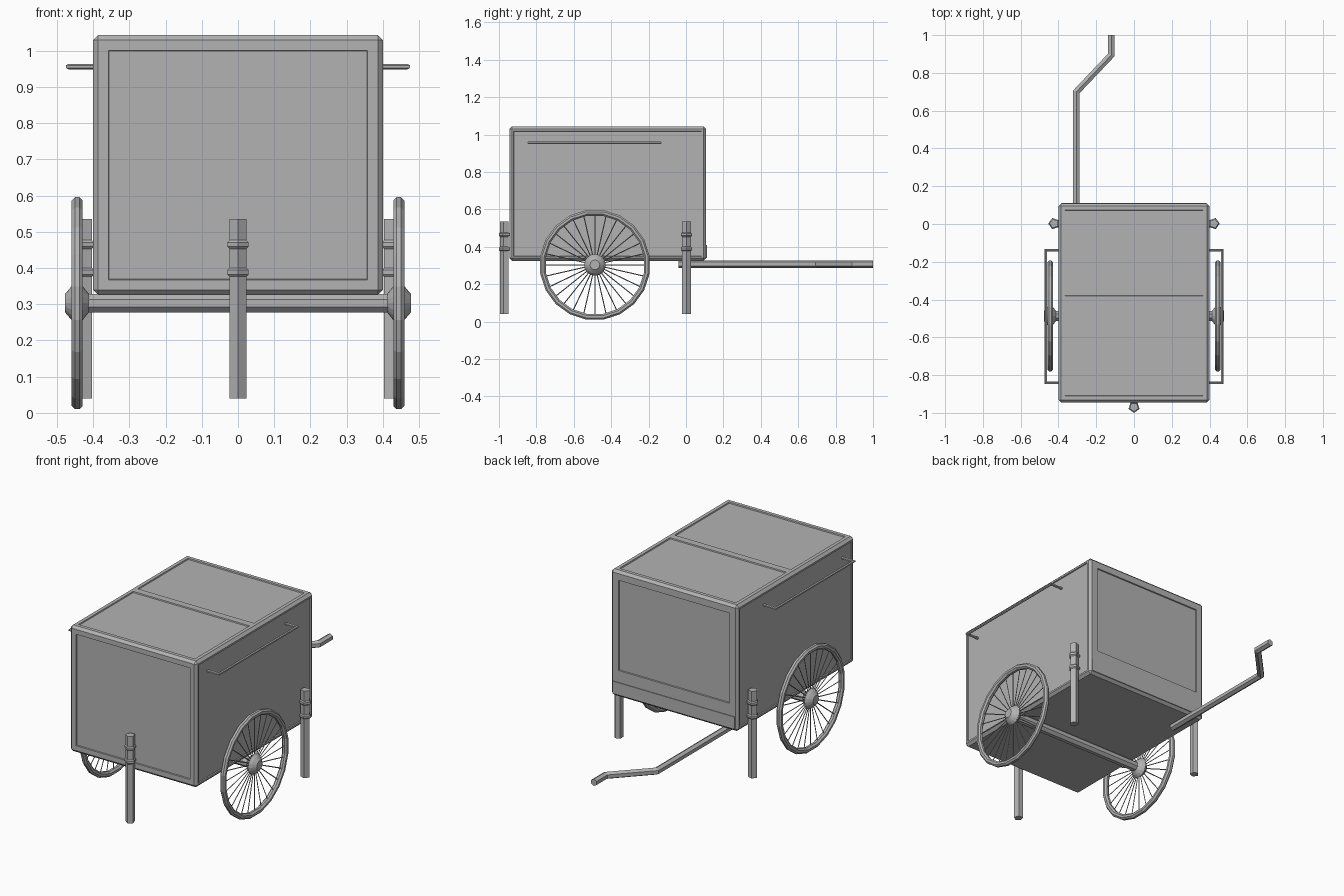
import bpy, bmesh
from math import pi, sin, cos
from mathutils import Matrix, Vector

cube = bpy.data.objects.get("Cube")
if cube:
    bpy.data.objects.remove(cube, do_unlink=True)

grey = bpy.data.materials.new("plain_grey")
grey.use_nodes = True
grey.diffuse_color = (0.45, 0.45, 0.45, 1)
grey.node_tree.nodes["Principled BSDF"].inputs["Base Color"].default_value = (0.45, 0.45, 0.45, 1)


def make(name, bm):
    bmesh.ops.recalc_face_normals(bm, faces=bm.faces)
    mesh = bpy.data.meshes.new(name)
    bm.to_mesh(mesh)
    bm.free()
    mesh.materials.append(grey)
    obj = bpy.data.objects.new(name, mesh)
    bpy.context.collection.objects.link(obj)
    return obj


def block(bm, lo, hi):
    lo, hi = Vector(lo), Vector(hi)
    m = Matrix.Translation((lo + hi) / 2) @ Matrix.Diagonal((*(hi - lo), 1))
    bmesh.ops.create_cube(bm, size=1, matrix=m)


def rod(bm, path, radius, sides):
    """Sweep a polygon along a path lying in a horizontal plane, with mitred bends."""
    pts = [Vector(p) for p in path]
    rings = []
    for i, p in enumerate(pts):
        a = (p - pts[max(i - 1, 0)]).normalized()
        b = (pts[min(i + 1, len(pts) - 1)] - p).normalized()
        t = (a + b).normalized()
        side = t.cross(Vector((0, 0, 1)))
        side /= t.dot(b if i == 0 else a)
        turns = [2 * pi * (k + 0.5) / sides for k in range(sides)]
        rings.append([bm.verts.new(p + side * radius * cos(u) + Vector((0, 0, radius * sin(u))))
                      for u in turns])
    bridge(bm, rings)
    bm.faces.new(rings[0])
    bm.faces.new(rings[-1])


def bridge(bm, rings, closed=False):
    for i in range(len(rings) - (0 if closed else 1)):
        r, s = rings[i], rings[(i + 1) % len(rings)]
        for k in range(len(r)):
            n = (k + 1) % len(r)
            bm.faces.new((r[k], r[n], s[n], s[k]))


# Chamfered box with recessed panels
X, FRONT, BACK, BOTTOM, TOP = 0.4, -0.945, 0.108, 0.325, 1.043
bm = bmesh.new()
block(bm, (-X, FRONT, BOTTOM), (X, BACK, TOP))
bmesh.ops.bevel(bm, geom=bm.edges[:], offset=0.014, segments=1, affect='EDGES')
bm.normal_update()


def big_faces(direction):
    return [f for f in bm.faces if f.normal.dot(Vector(direction)) > 0.99]


def split(direction, co, no):
    f = big_faces(direction)
    parts = f + list(f[0].edges) + list(f[0].verts)
    bmesh.ops.bisect_plane(bm, geom=parts, plane_co=co, plane_no=no)
    bm.normal_update()


split((0, 0, 1), (0, -0.4, 0), (0, 1, 0))
split((0, 1, 0), (0, 0, 0.44), (0, 0, 1))
back_panel = [f for f in big_faces((0, 1, 0)) if f.calc_center_median().z > 0.5]
for faces, margin in ((big_faces((0, 0, 1)), 0.02), (big_faces((0, -1, 0)), 0.028),
                      (big_faces((1, 0, 0)), 0.01), (big_faces((-1, 0, 0)), 0.01),
                      (back_panel, 0.038)):
    bmesh.ops.inset_individual(bm, faces=faces, thickness=margin, use_even_offset=True)
    bmesh.ops.inset_individual(bm, faces=faces, thickness=0.002, depth=-0.006, use_even_offset=True)
make("box_body", bm)

# Low strip across the back
bm = bmesh.new()
block(bm, (-0.385, BACK - 0.002, 0.34), (0.385, BACK + 0.004, 0.41))
make("back_lower_strip", bm)

# Wheels, hubs and side rails
AXLE = Vector((0, -0.487, 0.303))
RIM, TUBE, SEGMENTS, SPOKES = 0.281, 0.0165, 20, 28


def around(x, radius, angle):
    return AXLE + Vector((x, radius * cos(angle), radius * sin(angle)))


for side, s in (("left", 1), ("right", -1)):
    bm = bmesh.new()
    rings = []
    for i in range(SEGMENTS):
        a = 2 * pi * (i + 0.5) / SEGMENTS
        rings.append([bm.verts.new(around(s * 0.444 + TUBE * cos(u), RIM + TUBE * sin(u), a))
                      for u in [2 * pi * (k + 0.5) / 8 for k in range(8)]])
    bridge(bm, rings, closed=True)
    make(side + "_wheel_rim", bm)

    bm = bmesh.new()
    for i in range(SPOKES):
        a = 2 * pi * i / SPOKES
        mid = around(s * 0.444, RIM / 2, a)
        turn = Matrix.Translation(mid) @ Matrix.Rotation(a - pi / 2, 4, 'X')
        bmesh.ops.create_cone(bm, segments=4, radius1=0.0028, radius2=0.0028, depth=RIM,
                              cap_ends=True, matrix=turn)
    make(side + "_wheel_spokes", bm)

    bm = bmesh.new()
    profile = ((0.412, 0.026), (0.428, 0.046), (0.444, 0.058), (0.46, 0.046), (0.477, 0.026))
    rings = [[bm.verts.new(around(s * x, r, 2 * pi * k / 16)) for k in range(16)]
             for x, r in profile]
    bridge(bm, rings)
    bm.faces.new(rings[0])
    bm.faces.new(rings[-1])
    make(side + "_wheel_hub", bm)

    bm = bmesh.new()
    rod(bm, [(s * 0.39, -0.84, 0.956), (s * 0.468, -0.84, 0.956),
             (s * 0.468, -0.138, 0.956), (s * 0.39, -0.138, 0.956)], 0.0075, 6)
    make(side + "_side_rail", bm)

# Axle
bm = bmesh.new()
rod(bm, [AXLE - Vector((0.45, 0, 0)), AXLE + Vector((0.45, 0, 0))], 0.028, 8)
make("axle", bm)

# Cranked pull handle
bm = bmesh.new()
rod(bm, [(-0.305, -0.04, 0.307), (-0.305, 0.7, 0.307), (-0.12, 0.895, 0.307),
         (-0.12, 1.0, 0.307)], 0.02, 6)
make("pull_handle", bm)

# Five-sided legs, each with two clamp bands
for name, x, y, aim in (("front_leg", 0, -0.969, -pi / 2), ("left_leg", 0.423, 0.002, 0),
                        ("right_leg", -0.423, 0.002, pi)):
    bm = bmesh.new()
    parts = [(0.2875, 0.495, 0.0247, 0)] + [(z, 0.024, 0.031, 0.006) for z in (0.465, 0.388)]
    for z, height, radius, round_off in parts:
        part = bmesh.new()
        rings = [[part.verts.new((x + r * cos(aim + 2 * pi * k / 5),
                                  y + r * sin(aim + 2 * pi * k / 5), z + h))
                  for k in range(5)]
                 for h, r in ((-height / 2, radius - round_off), (round_off - height / 2, radius),
                              (height / 2 - round_off, radius), (height / 2, radius - round_off))]
        if not round_off:
            rings = [rings[0], rings[-1]]
        bridge(part, rings)
        part.faces.new(rings[0])
        part.faces.new(rings[-1])
        make(name if not round_off else name + "_band", part)
    bm.free()
